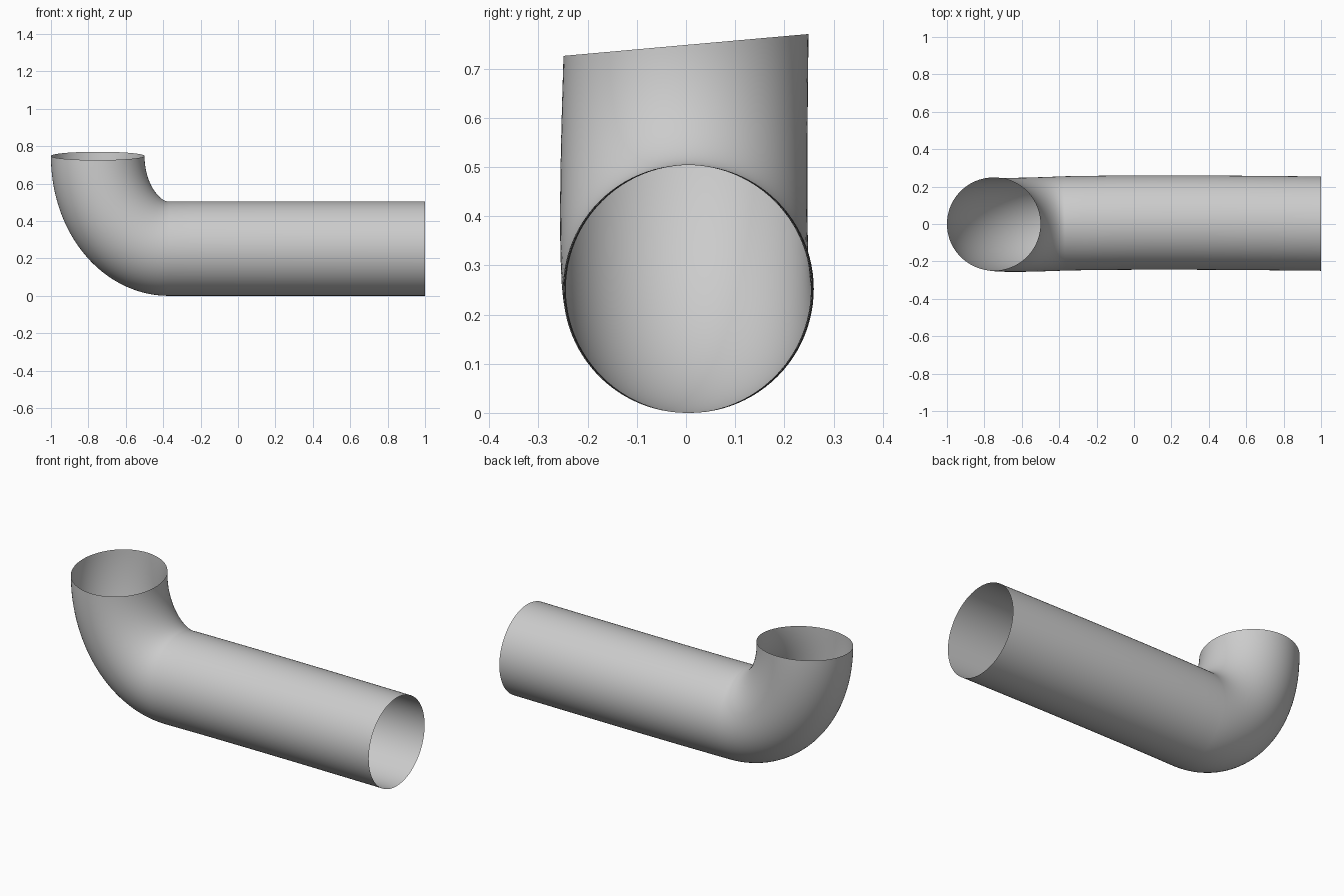
import bpy, bmesh, math
from mathutils import Vector

if "Cube" in bpy.data.objects:
    bpy.data.objects.remove(bpy.data.objects["Cube"])

R = 0.252       # pipe radius
SIDES = 96


def path():
    """Centre line points with tangent and sideways tilt."""
    pts = []
    # straight run, drifting very slightly sideways
    for i in range(13):
        s = i / 12
        x = 1 - 1.37 * s
        y = 0.002 + 0.006 * math.sin(math.pi * min(1, s * 0.75)) - 0.003 * s ** 6
        pts.append((Vector((x, y, R)), Vector((-1, 0, 0)), 0.0))
    # elliptical bend up to the open mouth
    for i in range(1, 41):
        s = i / 40
        a = s * math.pi / 2
        y = 0.003 * (1 - s) - 0.006 * math.sin(math.pi * s)
        c = Vector((-0.37 - 0.38 * math.sin(a), y, 0.748 - 0.496 * math.cos(a)))
        t = Vector((-0.38 * math.cos(a), 0, 0.496 * math.sin(a)))
        pts.append((c, t, math.radians(5.1) * s * s))
    return pts


# open thin-walled elbow pipe
bm = bmesh.new()
rings = []
for c, t, tilt in path():
    b = Vector((0, math.cos(tilt), math.sin(tilt)))
    t = (t - b * t.dot(b)).normalized()
    n = b.cross(t)
    r = R - 0.002 * math.degrees(tilt) / 5.1
    rings.append([bm.verts.new(c + r * (math.cos(k) * b + math.sin(k) * n))
                  for k in (2 * math.pi * j / SIDES for j in range(SIDES))])
for p, q in zip(rings, rings[1:]):
    for j in range(SIDES):
        k = (j + 1) % SIDES
        bm.faces.new((p[j], p[k], q[k], q[j]))
bmesh.ops.recalc_face_normals(bm, faces=bm.faces)
# make the shell face outwards
f = bm.faces[:][0]
if f.normal.dot(f.calc_center_median() - Vector((1, 0, R))) < 0:
    bmesh.ops.reverse_faces(bm, faces=bm.faces)
mesh = bpy.data.meshes.new("elbow_pipe")
bm.to_mesh(mesh)
bm.free()
pipe = bpy.data.objects.new("elbow_pipe", mesh)
bpy.context.collection.objects.link(pipe)
bpy.context.view_layer.objects.active = pipe
pipe.select_set(True)
bpy.ops.object.shade_smooth_by_angle(angle=math.radians(40))
